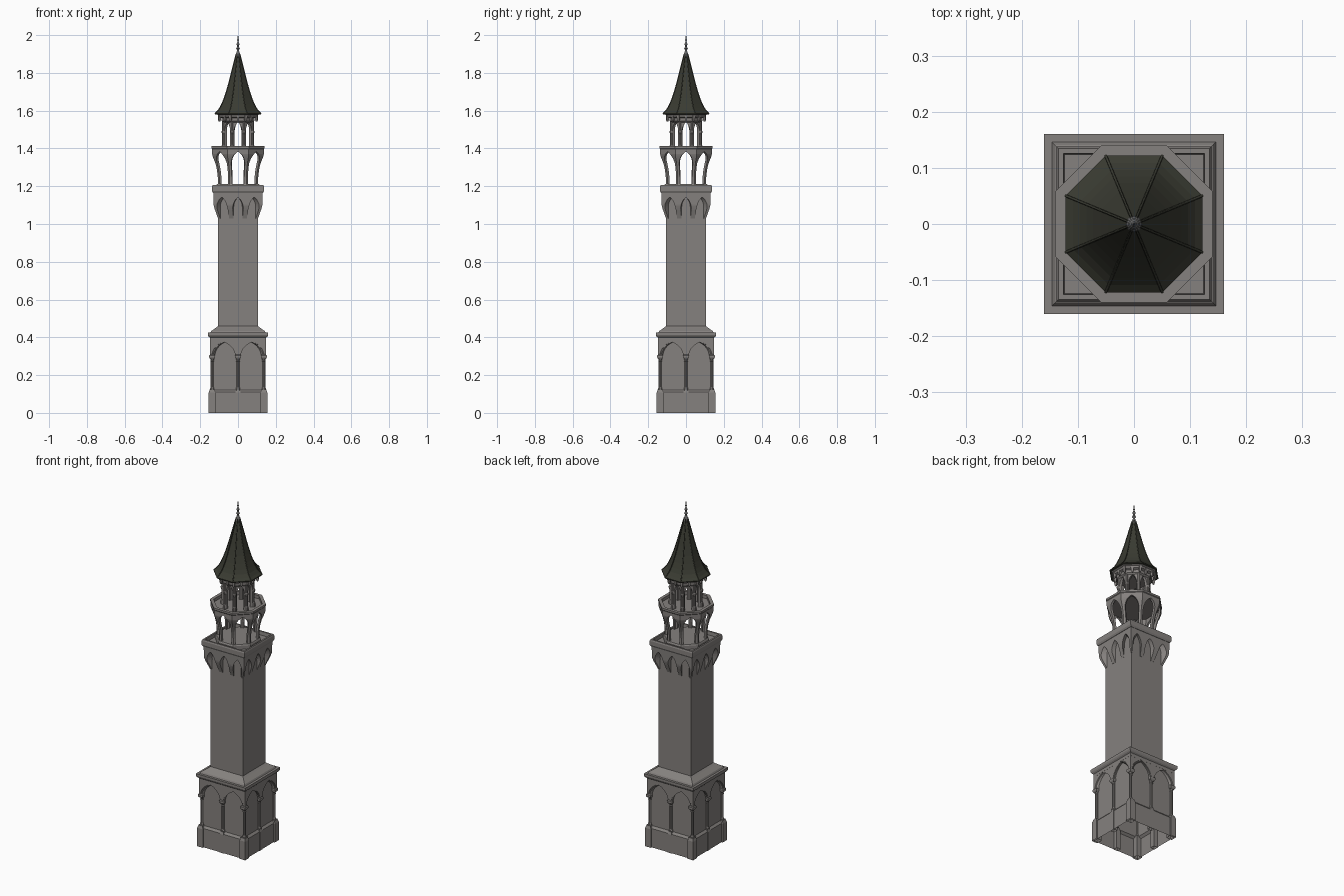
import bpy, bmesh, math
from mathutils import Matrix, Vector

if "Cube" in bpy.data.objects:
    bpy.data.objects.remove(bpy.data.objects["Cube"])


def material(name, rgb):
    m = bpy.data.materials.new(name)
    m.diffuse_color = (*rgb, 1)
    m.use_nodes = True
    m.node_tree.nodes["Principled BSDF"].inputs["Base Color"].default_value = m.diffuse_color
    return m


STONE = material("grey stone", (0.235, 0.22, 0.21))
ROOF = material("dark olive roof", (0.042, 0.044, 0.032))
METAL = material("dull metal", (0.14, 0.14, 0.14))


def finish(name, bm, mat):
    bmesh.ops.remove_doubles(bm, verts=bm.verts, dist=1e-6)
    bmesh.ops.recalc_face_normals(bm, faces=bm.faces)
    me = bpy.data.meshes.new(name)
    bm.to_mesh(me)
    bm.free()
    me.materials.append(mat)
    ob = bpy.data.objects.new(name, me)
    bpy.context.collection.objects.link(ob)
    return ob


def add_loft(bm, n, profile, centre=(0, 0), bottom=True, top=True, turn=0.0):
    """Regular n-gon rings; profile holds (apothem, z)."""
    rings = []
    for a, z in profile:
        r = a / math.cos(math.pi / n)
        angs = [(k + 0.5) * math.tau / n + turn for k in range(n)]
        rings.append([bm.verts.new((centre[0] + r * math.cos(t), centre[1] + r * math.sin(t), z))
                      for t in angs])
    for lo, hi in zip(rings, rings[1:]):
        for k in range(n):
            j = (k + 1) % n
            bm.faces.new((lo[k], lo[j], hi[j], hi[k]))
    if bottom:
        bm.faces.new(rings[0][::-1])
    if top:
        bm.faces.new(rings[-1])


def loft(name, n, profile, mat, **kw):
    bm = bmesh.new()
    add_loft(bm, n, profile, **kw)
    return finish(name, bm, mat)


def interp(profile, z):
    if z <= profile[0][1]:
        return profile[0][0]
    for (a0, z0), (a1, z1) in zip(profile, profile[1:]):
        if z <= z1:
            return a0 + (a1 - a0) * (z - z0) / (z1 - z0)
    return profile[-1][0]


def arcade(name, n, bays, profile, w, spring, apex, thick, mat):
    """n-sided ring of walls with pointed arch openings, following a flared profile."""
    z0, z1 = profile[0][1], profile[-1][1]
    levels = [z0 + (spring - z0) * i / 5 for i in range(5)]
    levels += [spring + (apex - spring) * (1 - (1 - i / 9) ** 1.6) for i in range(10)]
    levels += [apex + (z1 - apex) * i / 3 for i in range(1, 4)]
    bm = bmesh.new()
    for k in range(n):
        rot = Matrix.Rotation(k * math.tau / n, 3, 'Z')
        for b in range(bays):
            c = -1 + (2 * b + 1) / bays
            for side in (-1, 1):
                prev, was_in = None, 0
                for z in levels:
                    t = max(0, min(1, (z - spring) / (apex - spring)))
                    u = w * (2 * math.sqrt(max(0, 1 - 0.75 * t * t)) - 1)
                    a = interp(profile, z)
                    ring = []
                    for uu, aa in ((u, a), (1, a), (1, a - thick), (u, a - thick)):
                        x = (c + side * uu / bays) * aa * math.tan(math.pi / n)
                        ring.append(bm.verts.new(rot @ Vector((x, -aa, z))))
                    if prev:
                        for i in ((0, 2, 3) if was_in > 1e-6 else (0, 2)):
                            j = (i + 1) % 4
                            bm.faces.new((prev[i], prev[j], ring[j], ring[i]))
                    else:
                        bm.faces.new(ring)
                    prev, was_in = ring, u
                bm.faces.new(prev)
    return finish(name, bm, mat)


# main body: plinth, recessed wall, cornice, shaft, parapet and sunken deck
loft("tower_body", 4, [
    (0.147, 0), (0.147, 0.11), (0.136, 0.122), (0.136, 0.38), (0.149, 0.38),
    (0.149, 0.398), (0.156, 0.404), (0.16, 0.412), (0.16, 0.425), (0.146, 0.425),
    (0.141, 0.434), (0.115, 0.452), (0.105, 0.46), (0.105, 1.165), (0.133, 1.165),
    (0.138, 1.175), (0.138, 1.198), (0.135, 1.206), (0.126, 1.206), (0.124, 1.185)],
    STONE, bottom=False)

# blind arcade around the base, with a raised moulding line on each arch
arcade("base_blind_arches", 4, 2, [(0.146, 0.29), (0.146, 0.385)], 0.80, 0.30, 0.375, 0.012, STONE)
arcade("base_arch_mouldings", 4, 2, [(0.1485, 0.295), (0.1485, 0.381)], 0.88, 0.298, 0.3795, 0.012, STONE)

# base columns: pedestal, shaft and capital at corners and mid sides
bm = bmesh.new()
for i in (-1, 0, 1):
    for j in (-1, 0, 1):
        if i == 0 and j == 0:
            continue
        p = (i * 0.137, j * 0.137)
        pw = 0.018 if i and j else 0.013
        add_loft(bm, 4, [(pw, 0), (pw, 0.108), (pw - 0.004, 0.12), (pw - 0.004, 0.125)], p, bottom=False)
        add_loft(bm, 8, [(0.011, 0.124), (0.011, 0.13), (0.0075, 0.138), (0.0075, 0.27),
                         (0.010, 0.274), (0.0075, 0.278), (0.013, 0.293)], p)
        add_loft(bm, 4, [(0.011, 0.286), (0.016, 0.294), (0.016, 0.304), (0.012, 0.308)], p)
finish("base_columns", bm, STONE)

# corbelled pointed arches below the parapet
CORBEL = [(0.106, 1.03), (0.113, 1.05), (0.124, 1.08), (0.129, 1.10), (0.131, 1.17)]
arcade("parapet_corbel_arches", 4, 3, CORBEL, 0.68, 1.075, 1.142, 0.022, STONE)

# lower lantern: step, flared open arcade, gallery floor and rail
loft("lantern_step", 8, [(0.114, 1.18), (0.114, 1.206), (0.110, 1.212)], STONE)
FLARE = [(0.107, 1.205), (0.107, 1.25), (0.111, 1.285), (0.119, 1.32), (0.131, 1.35),
         (0.137, 1.368), (0.137, 1.41)]
arcade("lower_lantern_arcade", 8, 1, FLARE, 0.74, 1.31, 1.383, 0.012, STONE)
loft("gallery_floor", 8, [(0.127, 1.384), (0.127, 1.392)], STONE)
loft("gallery_rail", 8, [(0.122, 1.396), (0.136, 1.396), (0.140, 1.401), (0.140, 1.412),
                         (0.122, 1.412), (0.122, 1.396)], STONE, bottom=False, top=False)

# upper lantern: open arcade, corner columns, entablature and brackets
arcade("upper_lantern_arcade", 8, 1, [(0.080, 1.388), (0.080, 1.56)], 0.66, 1.485, 1.54, 0.014, STONE)
bm = bmesh.new()
for k in range(8):
    t = (k + 0.5) * math.tau / 8
    r = 0.083
    add_loft(bm, 8, [(0.010, 1.39), (0.010, 1.415), (0.007, 1.42), (0.007, 1.475),
                     (0.010, 1.485), (0.010, 1.492), (0.007, 1.497), (0.007, 1.55)],
             (r * math.cos(t), r * math.sin(t)))
finish("upper_lantern_columns", bm, STONE)
loft("eave_entablature", 8, [(0.080, 1.538), (0.087, 1.545), (0.088, 1.56), (0.101, 1.566),
                             (0.103, 1.576), (0.112, 1.58), (0.112, 1.588)], STONE)
bm = bmesh.new()
for k in range(16):
    t = k * math.tau / 16
    r = 0.106 if k % 2 else 0.097
    add_loft(bm, 4, [(0.003, 1.542), (0.006, 1.552), (0.007, 1.582)],
             (r * math.cos(t), r * math.sin(t)), turn=t)
finish("eave_brackets", bm, STONE)

# flared octagonal spire roof with ridge ribs
SPIRE = [(0.122, 1.585), (0.109, 1.597), (0.096, 1.614), (0.085, 1.636), (0.073, 1.666),
         (0.060, 1.706), (0.046, 1.756), (0.031, 1.816), (0.010, 1.90)]
loft("spire_roof", 8, [(0.112, 1.58), (0.122, 1.58)] + SPIRE, ROOF)
cu = bpy.data.curves.new("roof_ribs", 'CURVE')
cu.dimensions = '3D'
cu.bevel_depth = 0.0025
cu.bevel_resolution = 1
for k in range(8):
    t = (k + 0.5) * math.tau / 8
    sp = cu.splines.new('POLY')
    sp.points.add(len(SPIRE) - 1)
    for pt, (a, z) in zip(sp.points, SPIRE):
        r = a / math.cos(math.pi / 8)
        pt.co = (r * math.cos(t), r * math.sin(t), z, 1)
cu.materials.append(ROOF)
bpy.context.collection.objects.link(bpy.data.objects.new("roof_ribs", cu))

# turned finial
loft("finial", 12, [
    (0.014, 1.885), (0.013, 1.895), (0.009, 1.905), (0.006, 1.915), (0.006, 1.922),
    (0.010, 1.928), (0.006, 1.935), (0.004, 1.942), (0.008, 1.949), (0.008, 1.953),
    (0.004, 1.96), (0.003, 1.968), (0.005, 1.973), (0.003, 1.978), (0.001, 2.0)], METAL)
